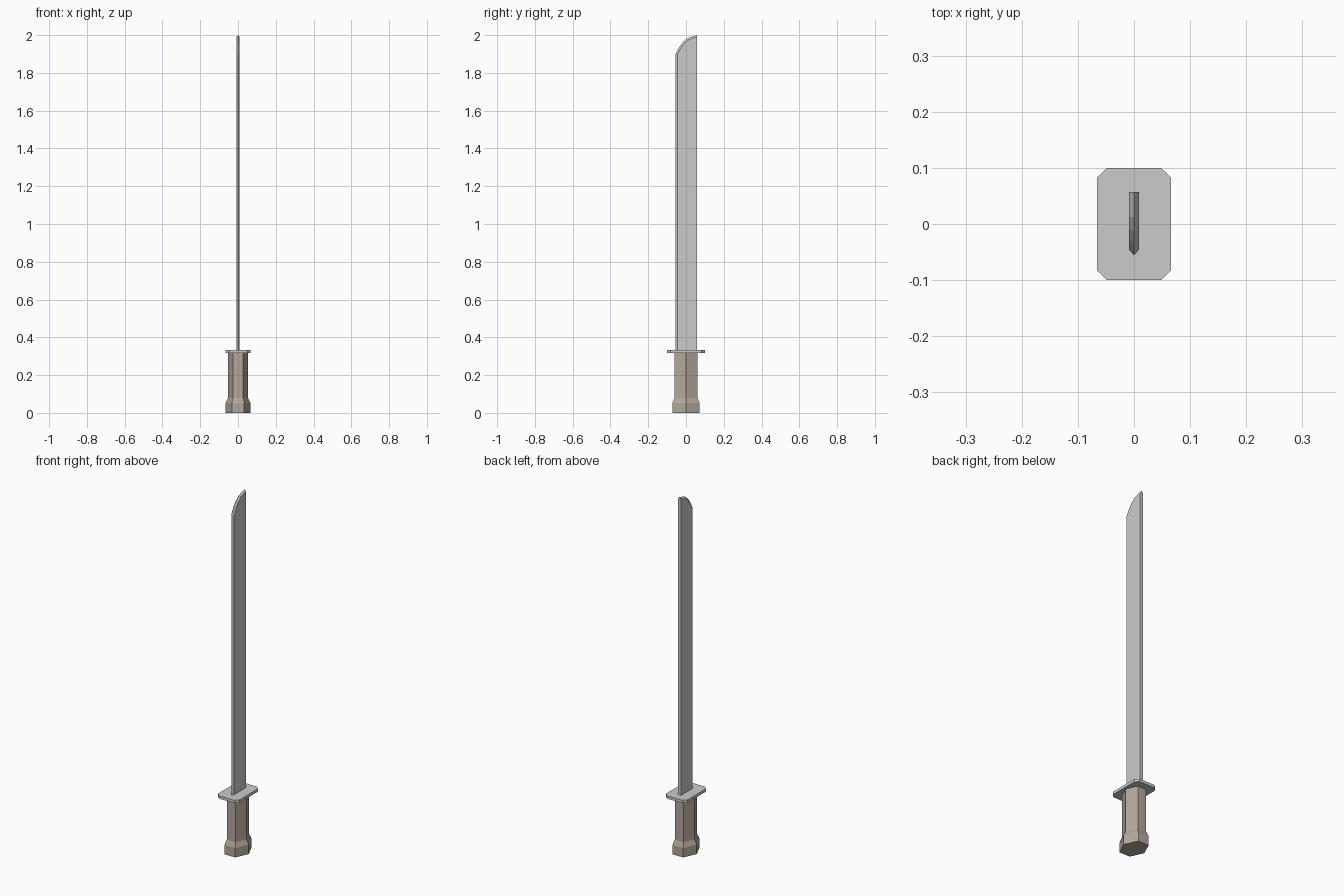
import bpy

if "Cube" in bpy.data.objects:
    bpy.data.objects.remove(bpy.data.objects["Cube"])


def make_object(name, verts, faces, color=None):
    mesh = bpy.data.meshes.new(name)
    mesh.from_pydata(verts, [], faces)
    mesh.update()
    obj = bpy.data.objects.new(name, mesh)
    bpy.context.collection.objects.link(obj)
    if color:
        mat = bpy.data.materials.new(name + "_material")
        mat.diffuse_color = color
        mat.use_nodes = True
        mat.node_tree.nodes["Principled BSDF"].inputs["Base Color"].default_value = mat.diffuse_color
        mesh.materials.append(mat)
    return obj


def loft(name, rings, color=None):
    """Skin a stack of equal-sized rings (counter-clockwise from above) and cap both ends."""
    n = len(rings[0])
    verts = [v for ring in rings for v in ring]
    faces = [list(range(n))[::-1], list(range(len(verts) - n, len(verts)))]
    for r in range(len(rings) - 1):
        for i in range(n):
            j = (i + 1) % n
            faces.append([r * n + i, r * n + j, (r + 1) * n + j, (r + 1) * n + i])
    return make_object(name, verts, faces, color)


def hexagon(x, x_mid, y, z):
    return [(x, 0, z), (x_mid, y, z), (-x_mid, y, z),
            (-x, 0, z), (-x_mid, -y, z), (x_mid, -y, z)]


def chamfered_rect(x, y, c, z):
    return [(x, c - y, z), (x, y - c, z), (x - c, y, z), (c - x, y, z),
            (-x, y - c, z), (-x, c - y, z), (c - x, -y, z), (x - c, -y, z)]


# Six-sided grip flaring into the pommel
loft("grip", [hexagon(0.066, 0.033, 0.072, 0.0),
              hexagon(0.066, 0.033, 0.072, 0.052),
              hexagon(0.053, 0.0265, 0.061, 0.08),
              hexagon(0.053, 0.0265, 0.061, 0.322)], (0.45, 0.39, 0.33, 1))

# Hand guard with cut corners
loft("guard", [chamfered_rect(0.066, 0.1, 0.018, z) for z in (0.318, 0.334)])

# Blade: sharp edge line, bevel shoulder line on both flats, square spine
half, base = 0.0085, 0.33
edge = [(-0.056, base), (-0.056, 1.9), (-0.036, 1.937), (-0.014, 1.966),
        (0.011, 1.985), (0.057, 2.0)]
shoulder = [(-0.046, base), (-0.046, 1.897), (-0.028, 1.931), (-0.008, 1.957),
            (0.014, 1.975), (0.057, 1.99)]
n = len(edge)
verts = [(0, y, z) for y, z in edge]
for side in (1, -1):
    verts += [(side * half, y, z) for y, z in shoulder + [(0.057, base)]]
R, L = n, 2 * n + 1          # first vertex of the right and left flats
faces = [list(range(R, R + n + 1))[::-1], list(range(L, L + n + 1))]
for i in range(n - 1):
    faces.append([i, i + 1, R + i + 1, R + i])
    faces.append([i + 1, i, L + i, L + i + 1])
faces.append([R + n, R + n - 1, n - 1, L + n - 1, L + n])   # spine
faces.append([0, R, R + n, L + n, L])                       # base
blade = make_object("blade", verts, faces)

# Consistent outward normals
import bmesh
for obj in bpy.data.objects:
    bm = bmesh.new()
    bm.from_mesh(obj.data)
    bmesh.ops.recalc_face_normals(bm, faces=bm.faces)
    bm.to_mesh(obj.data)
    bm.free()
